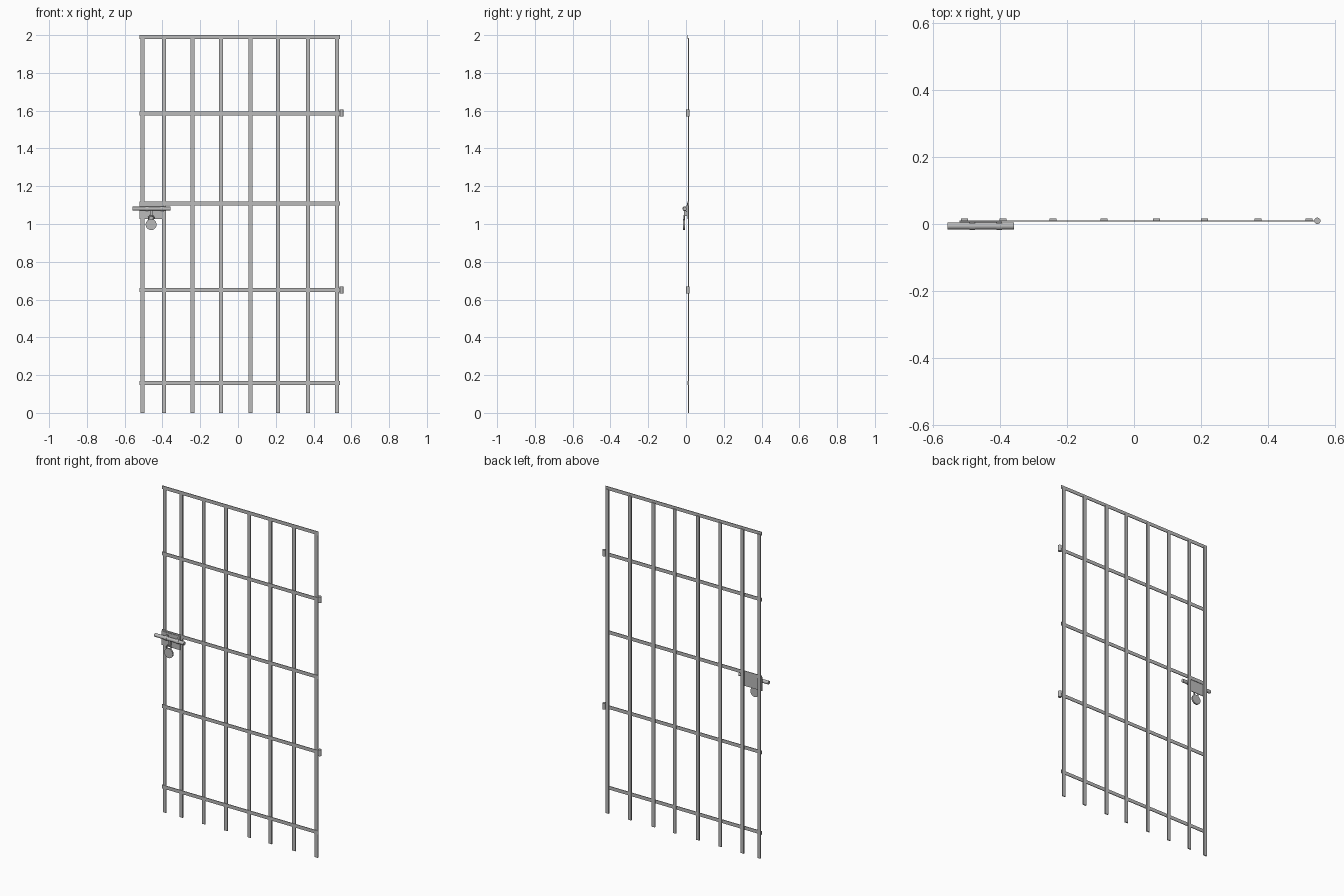
import bpy
import math
from mathutils import Vector

if "Cube" in bpy.data.objects:
    bpy.data.objects.remove(bpy.data.objects["Cube"], do_unlink=True)

steel = bpy.data.materials.new("grey_steel")
steel.use_nodes = True
GREY = (0.5, 0.5, 0.5, 1)
steel.diffuse_color = GREY
steel.node_tree.nodes["Principled BSDF"].inputs["Base Color"].default_value = GREY


def finish(name, smooth=False):
    ob = bpy.context.object
    ob.name = name
    ob.data.materials.append(steel)
    if smooth:
        bpy.ops.object.shade_smooth_by_angle()
    return ob


def box(name, x, y, z):
    """Box from (min, max) pairs on each axis."""
    lo, hi = Vector((x[0], y[0], z[0])), Vector((x[1], y[1], z[1]))
    bpy.ops.mesh.primitive_cube_add(size=1, location=(lo + hi) / 2)
    ob = finish(name)
    for v in ob.data.vertices:
        v.co *= hi - lo
    return ob


def rod(name, center, radius, length, axis):
    turn = {"x": (0, math.pi / 2, 0), "y": (math.pi / 2, 0, 0), "z": (0, 0, 0)}[axis]
    bpy.ops.mesh.primitive_cylinder_add(vertices=24, radius=radius, depth=length,
                                        location=center, rotation=turn)
    return finish(name, True)


HALF = 0.0105  # half width of every bar

# Upright bars, behind the cross bars
for i, x in enumerate((-0.506, -0.392, -0.242, -0.09, 0.067, 0.211, 0.371, 0.523)):
    box(f"upright_bar_{i + 1}", (x - HALF, x + HALF), (0.010, 0.016), (0, 1.985))

# Cross bars
for i, z in enumerate((0.157, 0.65, 1.109, 1.585, 2 - HALF)):
    box(f"cross_bar_{i + 1}", (-0.521, 0.539), (0.007, 0.011), (z - HALF, z + HALF))

# Hinge barrels on the left edge
for label, z in (("lower", 0.65), ("upper", 1.588)):
    rod(f"{label}_hinge", (0.548, 0.0095, z), 0.0095, 0.038, "z")

# Lock plate and sliding bolt
box("lock_plate", (-0.522, -0.396), (0.004, 0.008), (1.026, 1.111))
rod("sliding_bolt", (-0.458, -0.006, 1.081), 0.0105, 0.2, "x")

# Straps that hold the bolt
for label, x in (("right", -0.483), ("left", -0.403)):
    rod(f"{label}_bolt_strap", (x, -0.006, 1.081), 0.0125, 0.016, "x")
    box(f"{label}_strap_foot", (x - 0.008, x + 0.008), (0.001, 0.005), (1.063, 1.099))

# Staple below the bolt, with a round padlock hung from it
box("staple", (-0.467, -0.453), (-0.011, 0.005), (1.042, 1.076))
bpy.ops.mesh.primitive_torus_add(major_radius=0.014, minor_radius=0.0035,
                                 major_segments=24, minor_segments=8,
                                 location=(-0.46, -0.010, 1.031),
                                 rotation=(math.pi / 2, 0, 0))
finish("padlock_shackle", True)
rod("padlock_body", (-0.46, -0.011, 0.997), 0.029, 0.009, "y")
